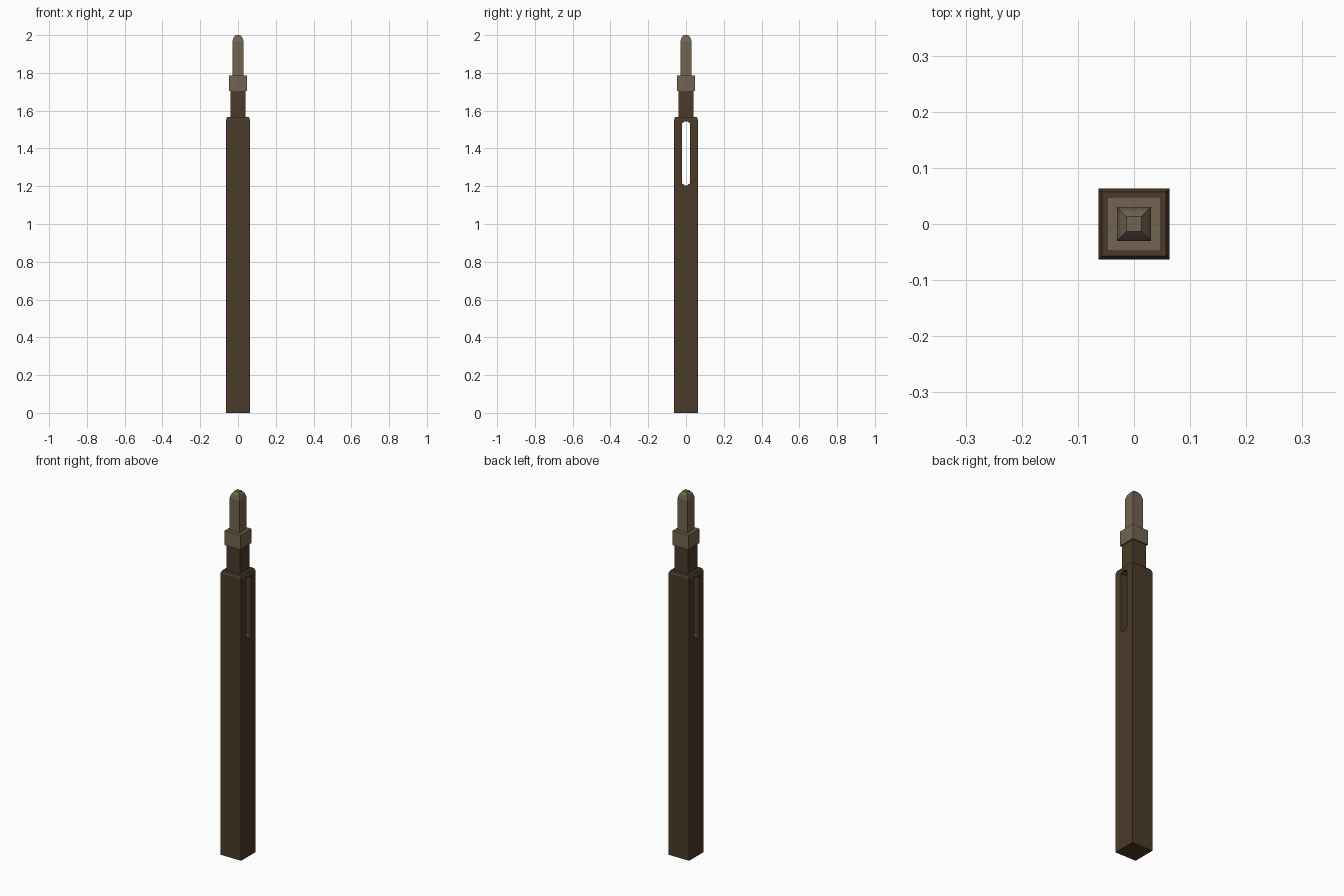
import bpy, bmesh

if "Cube" in bpy.data.objects:
    bpy.data.objects.remove(bpy.data.objects["Cube"])


def material(name, rgb):
    m = bpy.data.materials.new(name)
    m.diffuse_color = (*rgb, 1)
    m.use_nodes = True
    m.node_tree.nodes["Principled BSDF"].inputs["Base Color"].default_value = m.diffuse_color
    return m


def mesh_object(name, rings, mat=None):
    """Skin a stack of equally sized vertex rings and cap both ends."""
    bm = bmesh.new()
    loops = [[bm.verts.new(p) for p in ring] for ring in rings]
    n = len(loops[0])
    for a, b in zip(loops, loops[1:]):
        for i in range(n):
            j = (i + 1) % n
            bm.faces.new((a[i], a[j], b[j], b[i]))
    bm.faces.new(loops[0])
    bm.faces.new(loops[-1])
    bmesh.ops.recalc_face_normals(bm, faces=bm.faces)
    me = bpy.data.meshes.new(name)
    bm.to_mesh(me)
    bm.free()
    if mat:
        me.materials.append(mat)
    ob = bpy.data.objects.new(name, me)
    bpy.context.collection.objects.link(ob)
    return ob


def square_post(name, profile, mat):
    """Square section following (half width, height) pairs."""
    return mesh_object(name, [[(-h, -h, z), (h, -h, z), (h, h, z), (-h, h, z)]
                              for h, z in profile], mat)


wood = material("dark_brown", (0.07, 0.043, 0.023))
metal = material("dull_bronze", (0.17, 0.13, 0.082))

# Main shaft with chamfered top edge
shaft = square_post("shaft", [(0.063, 0), (0.063, 1.552), (0.057, 1.567)], wood)

# Slot with clipped ends, cut through the shaft from side to side
half = [(0.007, 1.205), (0.022, 1.216), (0.022, 1.532), (0.007, 1.543)]
outline = half + [(-y, z) for y, z in reversed(half)]
cutter = mesh_object("slot_cutter",
                     [[(x, y, z) for y, z in outline] for x in (-0.1, 0.1)])
cut = shaft.modifiers.new("slot", 'BOOLEAN')
cut.operation = 'DIFFERENCE'
cut.solver = 'EXACT'
cut.object = cutter
bpy.context.view_layer.objects.active = shaft
bpy.ops.object.modifier_apply(modifier=cut.name)
bpy.data.objects.remove(cutter)

# Neck, collar and pointed pin
square_post("neck", [(0.041, 1.56), (0.041, 1.71)], wood)
square_post("collar", [(0.048, 1.705), (0.048, 1.785)], metal)
square_post("pin", [(0.030, 1.78), (0.030, 1.965), (0.024, 1.985), (0.013, 2.0)], metal)
